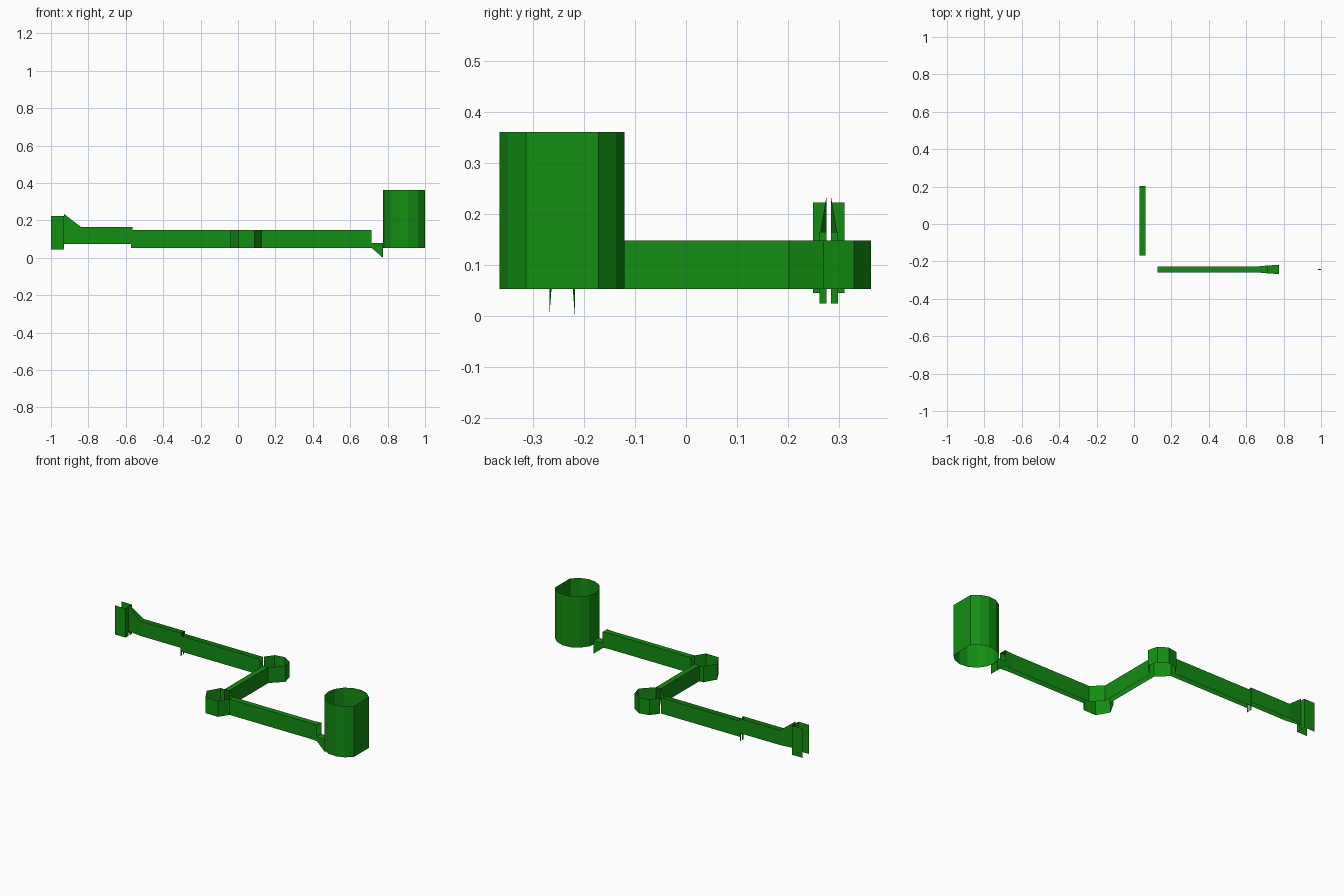
import bpy, math

if "Cube" in bpy.data.objects:
    bpy.data.objects.remove(bpy.data.objects["Cube"])

green = bpy.data.materials.new("green_paint")
green.diffuse_color = (0.006, 0.27, 0.006, 1)
green.use_nodes = True
green.node_tree.nodes["Principled BSDF"].inputs["Base Color"].default_value = green.diffuse_color

Z0, Z1 = 0.053, 0.149          # bottom and top of the channel walls
CX, CY1, CY2 = 0.045, -0.243, 0.28
W = 0.0165                     # half width of the channel
R = 0.085                      # bend radius


def make(name, verts, faces):
    me = bpy.data.meshes.new(name)
    me.from_pydata(verts, [], faces)
    me.materials.append(green)
    ob = bpy.data.objects.new(name, me)
    bpy.context.collection.objects.link(ob)
    return ob


def wall(name, pts, closed=False, z0=Z0, z1=Z1):
    """Thin upright sheet along a plan path; a point may carry its own z range."""
    verts = []
    for p in pts:
        lo, hi = p[2:] if len(p) == 4 else (z0, z1)
        verts += [(p[0], p[1], lo), (p[0], p[1], hi)]
    n = len(pts)
    faces = []
    for i in range(n if closed else n - 1):
        j = (i + 1) % n
        faces.append((2 * i, 2 * j, 2 * j + 1, 2 * i + 1))
    return make(name, verts, faces)


def pair(name, cy, pts, **kw):
    """Two walls mirrored about y = cy; points give (x, offset, ...)."""
    for side, s in (("front", -1), ("back", 1)):
        wall(f"{name}_{side}", [(p[0], cy + s * p[1], *p[2:]) for p in pts], **kw)


def strip(name, cy, plan, z):
    """Level sheet between two mirrored edges."""
    make(name, [(x, cy + s * o, z) for x, o in plan for s in (-1, 1)],
         [(2 * i, 2 * i + 2, 2 * i + 3, 2 * i + 1) for i in range(len(plan) - 1)])


def arc(cx, cy, r, a0, a1, n):
    return [(cx + r * math.cos(math.radians(a0 + (a1 - a0) * i / n)),
             cy + r * math.sin(math.radians(a0 + (a1 - a0) * i / n)))
            for i in range(n + 1)]


# Collecting tank: open tube with a flat outer side
wall("tank", arc(0.8985, CY1, 0.1235, 35, 325, 12), closed=True, z1=0.362)

# Small outlet on the flat side of the tank
ring = [(CY1 + 0.003 * math.cos(i * math.pi / 3), 0.105 + 0.003 * math.sin(i * math.pi / 3))
        for i in range(6)]
make("tank_outlet", [(x, y, z) for x in (0.985, 1.0) for y, z in ring],
     [(i, (i + 1) % 6, (i + 1) % 6 + 6, i + 6) for i in range(6)])

# Outlet channel, widening near the tank
pair("outlet_wall", CY1, [(0.125, W), (0.665, W), (0.715, 0.021)])
strip("outlet_cover", CY1, [(0.125, W), (0.665, W), (0.715, 0.021)], Z1)

# Spout with tapered cheeks
pair("spout_cheek", CY1, [(0.715, 0.021, Z0, 0.08), (0.775, 0.025, 0.0, 0.08)])
strip("spout_cover", CY1, [(0.715, 0.021), (0.775, 0.025)], 0.08)

# Hexagonal bend box, open towards both channels
h = R * math.sqrt(3) / 2
wall("hex_bend_outer", [(CX - W, CY1 + h), (CX - R / 2, CY1 + h), (CX - R, CY1),
                        (CX - R / 2, CY1 - h), (CX + R / 2, CY1 - h), (0.125, CY1 - W)])
wall("hex_bend_inner", [(CX + W, CY1 + h), (0.125, CY1 + W)])

# Cross channel
ya, yb = CY1 + h, 0.202
for side, s in (("left", -1), ("right", 1)):
    wall(f"cross_wall_{side}", [(CX + s * W, ya), (CX + s * W, yb)])
make("cross_cover", [(CX - W, ya, Z1), (CX + W, ya, Z1), (CX + W, yb, Z1), (CX - W, yb, Z1)],
     [(0, 1, 2, 3)])

# Round bend box with a straight inner corner
wall("round_bend_outer", arc(CX, CY2, R, 165, -7, 4) + [(CX + W, yb)])
wall("round_bend_inner", [(CX - W, yb), (-0.038, CY2 - W)])

# Inlet channel
pair("inlet_wall", CY2, [(-0.038, W), (-0.572, W)])

# Measuring section rising and narrowing to the throat
pair("flume_wall", CY2, [(-0.565, W, 0.075, 0.165), (-0.84, W, 0.075, 0.165),
                         (-0.93, 0.0045, 0.075, 0.235)])

# Slotted joint plates across the channel
pair("joint_plate", CY2, [(-0.57, 0.0045), (-0.57, 0.018)], z0=0.025, z1=0.165)

# Entry shoulders and side plates
pair("entry_plate", CY2, [(-0.93, 0.0045), (-0.93, 0.031), (-1.0, 0.031)], z0=0.046, z1=0.223)
